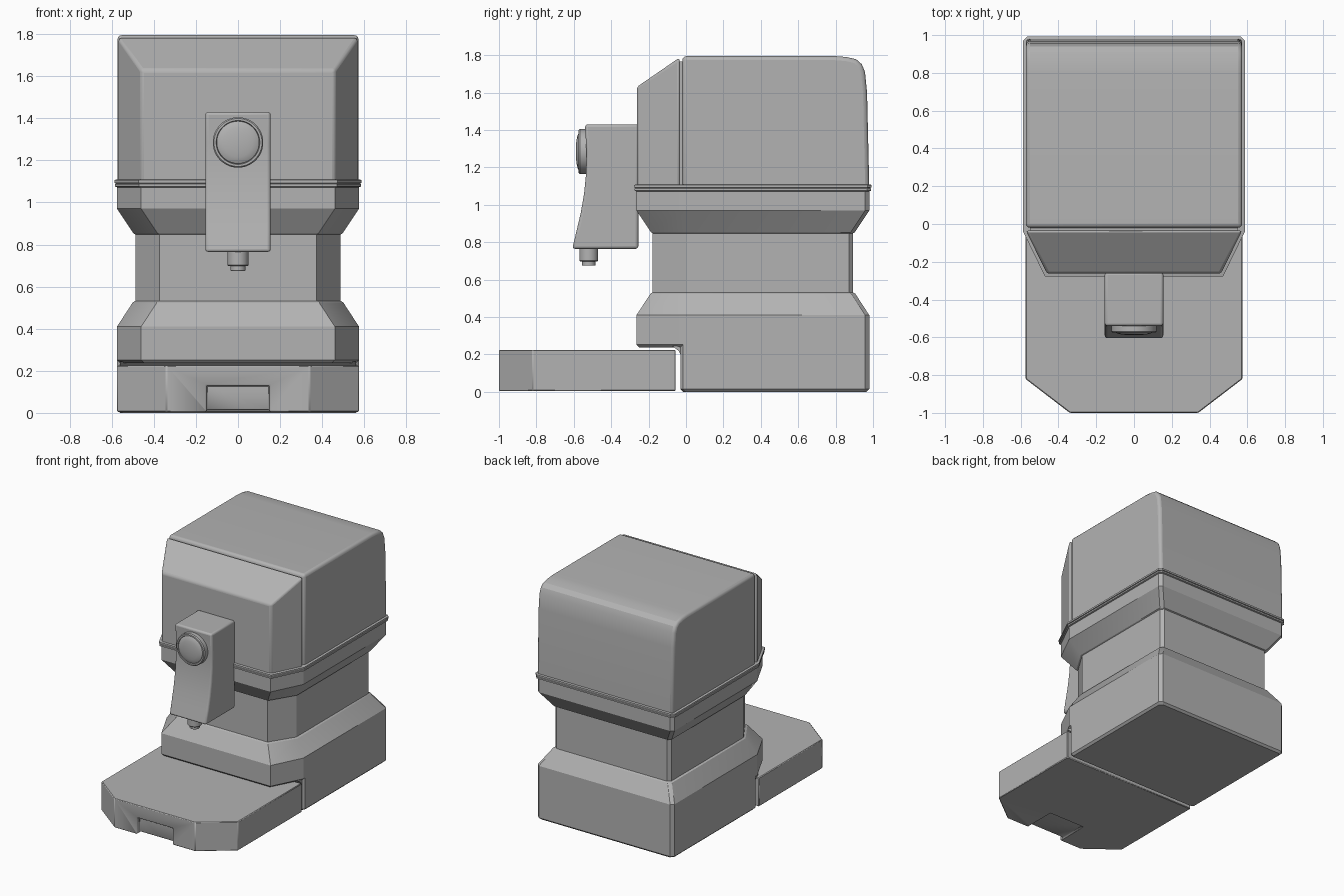
import bpy, bmesh, math
from mathutils import Matrix

cube = bpy.data.objects.get("Cube")
if cube:
    bpy.data.objects.remove(cube, do_unlink=True)

grey = bpy.data.materials.new("plain grey")
grey.use_nodes = True
grey.diffuse_color = (0.45, 0.45, 0.45, 1)
grey.node_tree.nodes["Principled BSDF"].inputs["Base Color"].default_value = grey.diffuse_color


def finish(name, bm, bevel=0, segments=2):
    bmesh.ops.recalc_face_normals(bm, faces=bm.faces)
    mesh = bpy.data.meshes.new(name)
    bm.to_mesh(mesh)
    bm.free()
    mesh.materials.append(grey)
    ob = bpy.data.objects.new(name, mesh)
    bpy.context.scene.collection.objects.link(ob)
    if bevel:
        mod = ob.modifiers.new("Bevel", "BEVEL")
        mod.width, mod.segments = bevel, segments
        mod.limit_method, mod.angle_limit = "ANGLE", math.radians(30)
    bpy.ops.object.select_all(action="DESELECT")
    ob.select_set(True)
    bpy.context.view_layer.objects.active = ob
    bpy.ops.object.shade_smooth_by_angle(angle=math.radians(25))
    return ob


def loft(name, rings, bevel=0, segments=2):
    """Skin closed rings of equal point count and cap both ends."""
    bm = bmesh.new()
    loops = [[bm.verts.new(p) for p in ring] for ring in rings]
    for a, b in zip(loops, loops[1:]):
        for i in range(len(a)):
            j = (i + 1) % len(a)
            bm.faces.new((a[i], a[j], b[j], b[i]))
    bm.faces.new(loops[0])
    bm.faces.new(loops[-1])
    return finish(name, bm, bevel, segments)


def plan(z, inset=0):
    """Body footprint: wide front chamfers, narrow rear chamfers."""
    hw, front, back = 0.575 - inset, -0.265 + inset, 0.98 - inset
    half = [(hw - 0.115, front), (hw, -0.035 + inset * 0.45),
            (hw, back - 0.022), (hw - 0.022, back)]
    return [(x, y, z) for x, y in half] + [(-x, y, z) for x, y in reversed(half)]


def side_prism(name, profile, hw, bevel=0, segments=2):
    """Extrude a (y, z) profile across x."""
    return loft(name, [[(x, y, z) for y, z in profile] for x in (-hw, hw)], bevel, segments)


def lathe(name, profile, centre, axis_turn=0):
    """Revolve (radius, height) points, optionally turned about x."""
    n = 48
    ob = loft(name, [[(r * math.cos(math.tau * i / n), r * math.sin(math.tau * i / n), h)
                      for i in range(n)] for r, h in profile])
    ob.data.transform(Matrix.Translation(centre) @ Matrix.Rotation(axis_turn, 4, "X"))
    return ob


# Waisted body with flared lower and upper collars
loft("body", [plan(z, d) for z, d in (
    (0.237, 0.015), (0.252, 0), (0.41, 0), (0.525, 0.075), (0.532, 0.087),
    (0.848, 0.087), (0.853, 0.078), (0.97, 0), (1.08, 0))])

# Rear pedestal below the body
def foot(z, inset=0):
    ring = plan(z, inset)
    return [(x, max(y, -0.03 + inset), zz) for x, y, zz in ring]

pedestal_rings = []
for z, d in ((0, 0.015), (0.015, 0), (0.26, 0)):
    ring = foot(z, d)
    hw = 0.575 - d
    ring[0], ring[-1] = (hw - 0.015, -0.03 + d, z), (-hw + 0.015, -0.03 + d, z)
    ring[1], ring[-2] = (hw, -0.015 + d, z), (-hw, -0.015 + d, z)
    pedestal_rings.append(ring)
loft("pedestal", pedestal_rings)
side_prism("overhang_fillet", [(-0.075, 0.245), (-0.06, 0.235), (-0.04, 0.22),
                               (-0.03, 0.2), (0, 0.245)], 0.56)

# Double trim bead around the body
loft("trim_bead", [plan(z, d) for z, d in (
    (1.072, 0), (1.076, -0.01), (1.087, -0.01), (1.09, -0.003),
    (1.093, -0.012), (1.106, -0.012), (1.11, 0))])

# Hood: main shell with a rounded rear top
side_prism("hood_shell", [(-0.02, 1.09), (-0.02, 1.795), (0.8, 1.795), (0.86, 1.79),
                          (0.91, 1.778), (0.94, 1.752), (0.957, 1.71), (0.968, 1.6),
                          (0.98, 1.09)], 0.573, 0.022, 3)


# Hood: tapered front panel
def arch(y, hw, top):
    return [(-hw, y, 1.09), (-hw, y, top), (hw, y, top), (hw, y, 1.09)]

loft("hood_front", [arch(-0.263, 0.46, 1.63), arch(-0.035, 0.573, 1.787)], 0.014, 3)
loft("hood_seam", [arch(-0.05, 0.55, 1.765), arch(0, 0.55, 1.765)])

# Drip tray with clipped front corners, front finger pull and shallow slot below
tray_half = [(0.34, -1), (0.575, -0.82), (0.575, -0.055)]
tray_outline = tray_half + [(-x, y) for x, y in reversed(tray_half)]
tray = loft("tray", [[(x, y, z) for x, y in tray_outline] for z in (0.005, 0.225)])


def cutter(name, size, centre):
    bm = bmesh.new()
    bmesh.ops.create_cube(bm, size=1, matrix=Matrix.Translation(centre) @ Matrix.Diagonal((*size, 1)))
    ob = finish(name, bm)
    ob.hide_render = True
    ob.hide_set(True)
    ob.display_type = "WIRE"
    mod = tray.modifiers.new(name, "BOOLEAN")
    mod.operation, mod.object, mod.solver = "DIFFERENCE", ob, "EXACT"
    return ob

cutters = [cutter("finger_pull_cutter", (0.3, 0.1, 0.23), (0, -1.02, 0.015)),
           cutter("slot_cutter", (0.3, 0.4, 0.03), (0, -0.95, 0))]

# Bake the cuts, then remove the helpers
bpy.context.view_layer.update()
cut = bpy.data.meshes.new_from_object(tray.evaluated_get(bpy.context.evaluated_depsgraph_get()))
tray.modifiers.clear()
tray.data = cut
for ob in cutters:
    bpy.data.objects.remove(ob, do_unlink=True)
rim = tray.modifiers.new("Bevel", "BEVEL")
rim.width, rim.segments, rim.limit_method = 0.005, 1, "ANGLE"

# Dispensing head with a swept front
side_prism("dispenser_head", [(-0.255, 0.765), (-0.255, 1.43), (-0.54, 1.43), (-0.532, 1.28),
                              (-0.534, 1.17), (-0.545, 1.06), (-0.562, 0.96),
                              (-0.583, 0.87), (-0.608, 0.765)], 0.155, 0.014, 3)

# Round button: bezel and domed cap, facing forward
lathe("button_bezel", [(0.12, 0), (0.12, 0.05), (0.114, 0.057), (0.104, 0.057), (0.101, 0.045)],
      (0, -0.518, 1.285), math.pi / 2)
lathe("button_cap", [(0.101, 0), (0.101, 0.052)] +
      [(0.1 * math.cos(a), 0.053 + 0.018 * math.sin(a)) for a in (0.2, 0.5, 0.8, 1.1, 1.35, 1.5)],
      (0, -0.518, 1.285), math.pi / 2)

# Spout below the head
lathe("spout", [(0.034, 0.675), (0.036, 0.678), (0.036, 0.697), (0.046, 0.697),
                (0.05, 0.702), (0.05, 0.78)], (0, -0.52, 0))
